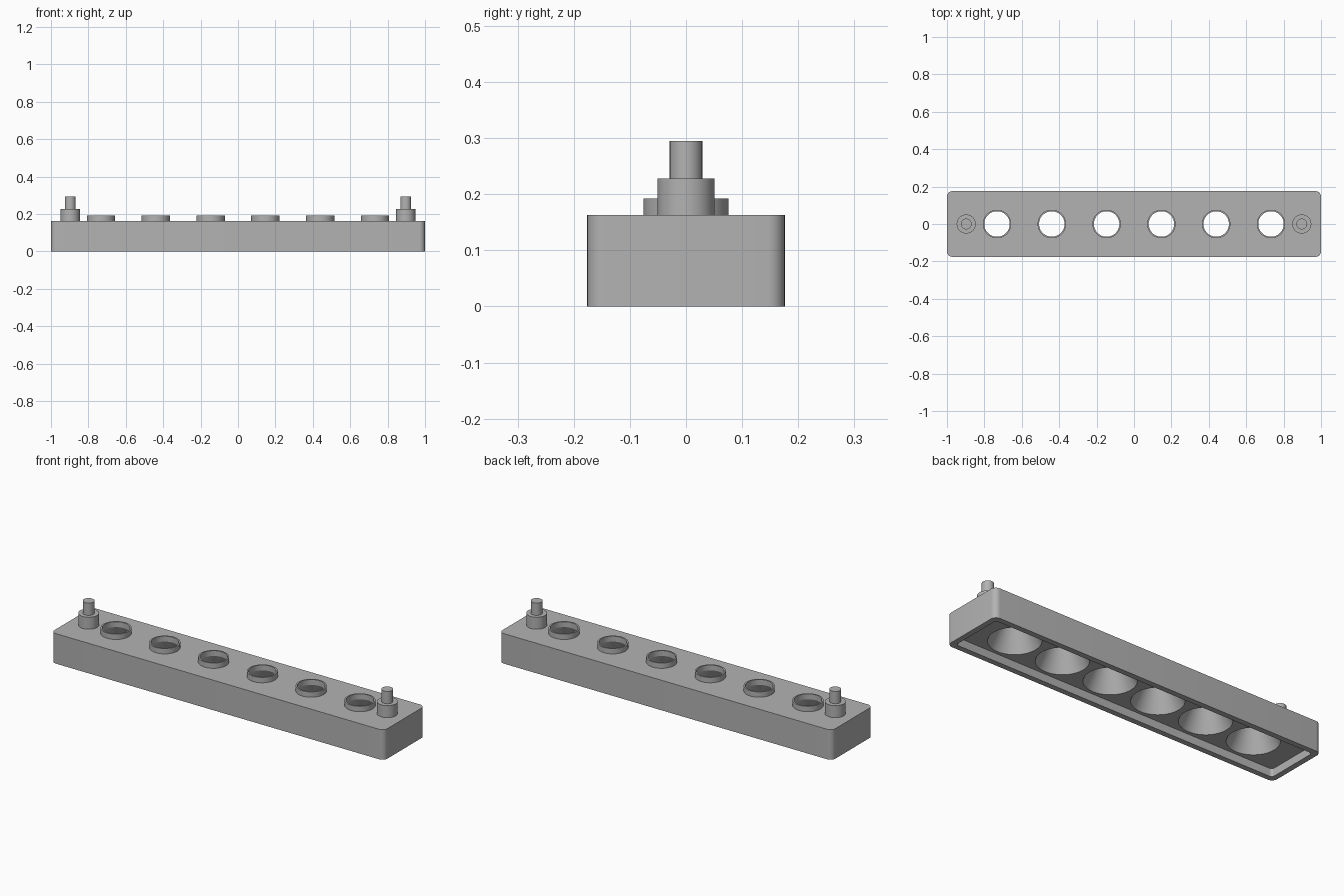
import bpy, bmesh
from math import cos, sin, pi, radians

if "Cube" in bpy.data.objects:
    bpy.data.objects.remove(bpy.data.objects["Cube"])

TOP, RECESS = 0.163, 0.043
HOLES = [0.293 * (i - 2.5) for i in range(6)]
THROAT, MOUTH = 0.068, 0.128

grey = bpy.data.materials.new("plain_grey")
grey.use_nodes = True
colour = (0.45, 0.45, 0.45, 1)
grey.diffuse_color = colour
grey.node_tree.nodes["Principled BSDF"].inputs["Base Color"].default_value = colour


def finish(name, bm):
    bmesh.ops.recalc_face_normals(bm, faces=bm.faces[:])
    mesh = bpy.data.meshes.new(name)
    bm.to_mesh(mesh)
    bm.free()
    mesh.materials.append(grey)
    obj = bpy.data.objects.new(name, mesh)
    bpy.context.collection.objects.link(obj)
    return obj


def smooth(obj):
    bpy.ops.object.select_all(action="DESELECT")
    obj.select_set(True)
    bpy.context.view_layer.objects.active = obj
    bpy.ops.object.shade_smooth_by_angle(angle=radians(30))


def rounded_box(name, hx, hy, z0, z1, r):
    """Box with rounded vertical corners."""
    bm = bmesh.new()
    bottom = []
    for q, (sx, sy) in enumerate([(1, 1), (-1, 1), (-1, -1), (1, -1)]):
        for k in range(9):
            a = (q + k / 8) * pi / 2
            bottom.append(bm.verts.new((sx * (hx - r) + r * cos(a),
                                        sy * (hy - r) + r * sin(a), z0)))
    base = bm.faces.new(bottom)
    new = bmesh.ops.extrude_face_region(bm, geom=[base], use_keep_orig=True)["geom"]
    for v in new:
        if isinstance(v, bmesh.types.BMVert):
            v.co.z = z1
    return finish(name, bm)


def lathe(name, profile, x, closed=False, steps=64):
    """Spin an (r, z) profile around the vertical through x."""
    bm = bmesh.new()
    verts = [bm.verts.new((x + r, 0, z)) for r, z in profile]
    edges = [bm.edges.new(p) for p in zip(verts, verts[1:])]
    if closed:
        edges.append(bm.edges.new((verts[-1], verts[0])))
    bmesh.ops.spin(bm, geom=verts + edges, cent=(x, 0, 0), axis=(0, 0, 1),
                   angle=2 * pi, steps=steps)
    bmesh.ops.remove_doubles(bm, verts=bm.verts[:], dist=1e-5)
    return finish(name, bm)


def cut(obj, cutter):
    mod = obj.modifiers.new("cut", "BOOLEAN")
    mod.operation, mod.solver, mod.object = "DIFFERENCE", "EXACT", cutter
    bpy.context.view_layer.objects.active = obj
    bpy.ops.object.modifier_apply(modifier=mod.name)
    bpy.data.objects.remove(cutter)


# Housing with an open recess underneath and flared holes
housing = rounded_box("housing", 1, 0.176, 0, TOP, 0.03)
cut(housing, rounded_box("recess_cutter", 0.97, 0.146, -0.05, RECESS, 0.015))
for x in HOLES:
    cut(housing, lathe("hole_cutter", [(0, 0.02), (MOUTH, 0.02), (MOUTH, RECESS),
                                       (THROAT, TOP), (THROAT, 0.25), (0, 0.25)], x))
smooth(housing)

# Collar around each hole
for i, x in enumerate(HOLES):
    smooth(lathe(f"collar_{i + 1}", [(THROAT, TOP), (THROAT, 0.192),
                                     (0.076, 0.192), (0.076, TOP)], x, closed=True))

# Stepped mounting post at each end
for side, x in (("left", 0.897), ("right", -0.897)):
    smooth(lathe(f"{side}_post", [(0, TOP), (0.051, TOP), (0.051, 0.228),
                                  (0.029, 0.228), (0.029, 0.295), (0, 0.295)], x))
